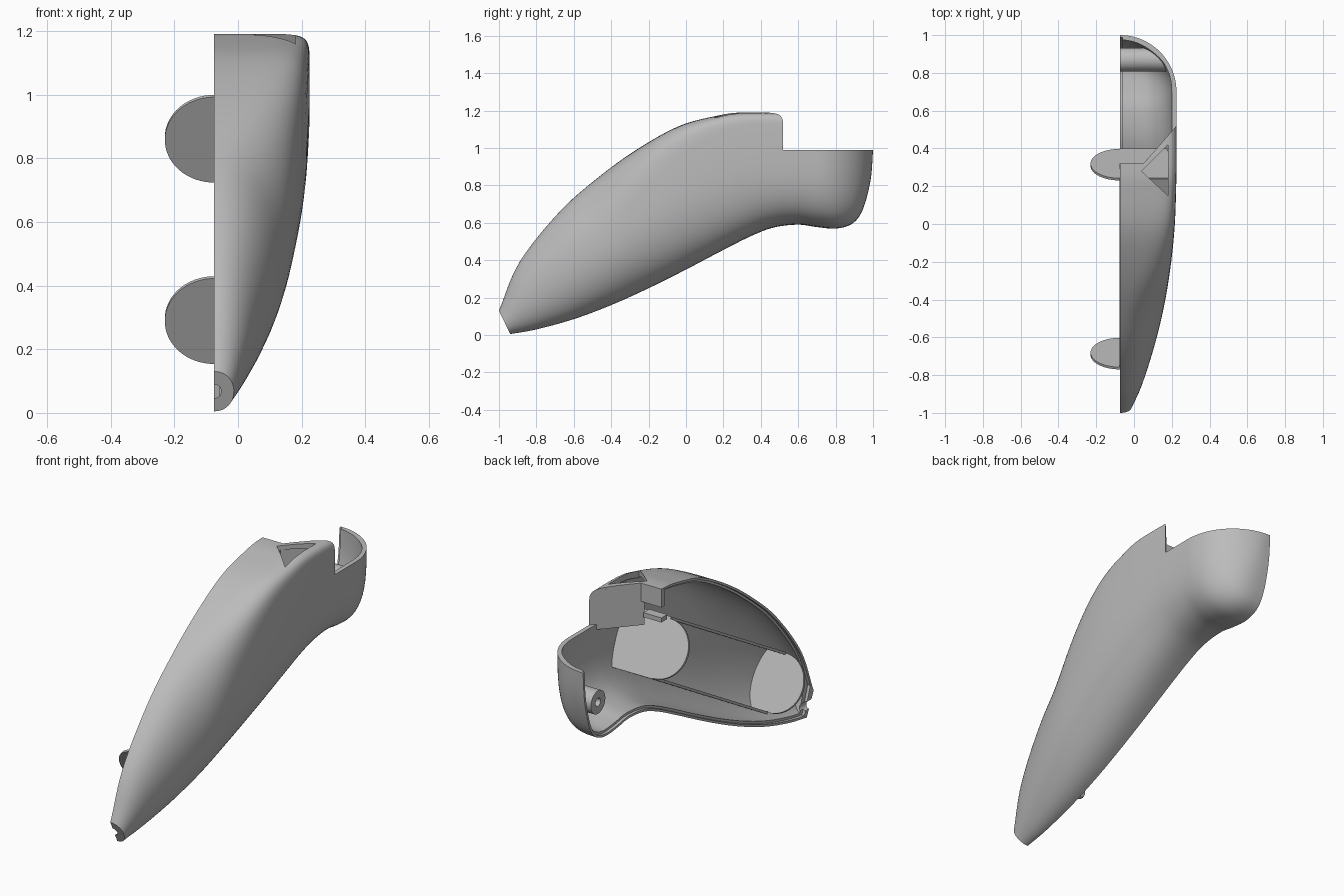
import bpy, bmesh, math
from mathutils import Matrix, Vector

cube = bpy.data.objects.get("Cube")
if cube:
    bpy.data.objects.remove(cube, do_unlink=True)

CUT = -0.075      # plane of the open mating face
WALL = 0.025
RIM = 0.99        # height of the rear rim
TILT = math.radians(30)

grey = bpy.data.materials.new("light_grey")
grey.use_nodes = True
grey.diffuse_color = (0.5, 0.5, 0.5, 1)
grey.node_tree.nodes["Principled BSDF"].inputs["Base Color"].default_value = (0.5, 0.5, 0.5, 1)

# Body stations: top y, top z, bottom y, bottom z, half width
STATIONS = [
    (-1, .13, -.94, .005, .062), (-.89, .39, -.8, .03, .118),
    (-.675, .66, -.6, .085, .185), (-.46, .85, -.4, .16, .235),
    (-.25, 1, -.2, .25, .268), (-.03, 1.12, 0, .35, .29),
    (.18, 1.175, .2, .455, .298), (.3, 1.19, .35, .53, .3),
    (.47, 1.19, .47, .575, .3), (.6, 1.19, .6, .59, .3),
    (.7, 1.19, .7, .577, .3), (.8, 1.19, .8, .569, .3),
    (.88, 1.19, .88, .59, .3), (.93, 1.19, .93, .64, .3),
    (.965, 1.19, .965, .73, .3), (.99, 1.19, .99, .85, .3),
    (1, 1.19, 1, .99, .3)]


def smooth(a, b, v):
    t = min(1, max(0, (v - a) / (b - a)))
    return t * t * (3 - 2 * t)


def dense_stations(steps=6):
    """Catmull-Rom interpolation through the stations."""
    rows = [Vector(s) for s in STATIONS]
    out = []
    for i in range(len(rows) - 1):
        b, c = rows[i], rows[i + 1]
        a = rows[i - 1] if i else b * 2 - c
        d = rows[i + 2] if i + 2 < len(rows) else c * 2 - b
        for k in range(steps):
            t = k / steps
            out.append(0.5 * (b * 2 + (c - a) * t + (a * 2 - b * 5 + c * 4 - d) * t ** 2
                              + (b * 3 - a - c * 3 + d) * t ** 3))
    return out + [rows[-1]]


def add_object(name, bm):
    bmesh.ops.recalc_face_normals(bm, faces=bm.faces)
    mesh = bpy.data.meshes.new(name)
    bm.to_mesh(mesh)
    bm.free()
    obj = bpy.data.objects.new(name, mesh)
    bpy.context.collection.objects.link(obj)
    mesh.materials.append(grey)
    return obj


def body_loft(name, inset=0, extend=0, skip=0, segs=32):
    """Closed half body, optionally inset and stretched past the mating face."""
    rows = dense_stations()
    bm = bmesh.new()
    rings = []
    for i in range(skip, len(rows)):
        r = rows[i]
        step = rows[min(i + 1, len(rows) - 1)] - rows[max(i - 1, 0)]
        top_n = Vector((step[1], -step[0])).normalized()
        low_n = Vector((-step[3], step[2])).normalized()
        top = Vector(r[0:2]) + top_n * inset
        low = Vector(r[2:4]) + low_n * inset
        top.x = min(top.x, low.x)
        y = r[2]
        if y > 0.7:      # rounded tail in plan
            w = (0.3 - inset) * math.sqrt(max(0.0002, 1 - ((y - 0.7) / 0.3) ** 2))
        else:
            w = min(r[4], 0.3) - inset
        mid = 0.5 + 0.2 * smooth(-0.5, 0.35, y)
        if y > 0.45:
            mid = max(0.05, (1 - low.y) / (top.y - low.y))
        n_top = 2.1 + 8 * smooth(-0.5, 0.45, y)
        n_low = 2.1 + 0.9 * smooth(-0.4, 0.6, y)
        pts = []
        for k in range(segs + 1):
            a = math.pi * (0.5 - k / segs)
            n = n_top if a > 0 else n_low
            x = max(0, math.cos(a)) ** (2 / n) if 0 < k < segs else 0
            v = math.copysign(abs(math.sin(a)) ** (2 / n), a)
            f = mid + v * ((1 - mid) if v > 0 else mid)
            p = low.lerp(top, f)
            pts.append((CUT + w * x, p.x, p.y))
        if extend:
            pts.insert(0, (CUT - extend, top.x, top.y))
            pts.append((CUT - extend, low.x, low.y))
        rings.append([bm.verts.new(p) for p in pts])
    for a, b in zip(rings, rings[1:]):
        for k in range(len(a)):
            j = (k + 1) % len(a)
            bm.faces.new((a[k], a[j], b[j], b[k]))
    bm.faces.new(rings[0])
    bm.faces.new(rings[-1])
    return add_object(name, bm)


def box(name, center, size, rot=Matrix()):
    bm = bmesh.new()
    bmesh.ops.create_cube(bm, size=1, matrix=Matrix.Translation(center) @ rot @ Matrix.Diagonal((*size, 1)))
    return add_object(name, bm)


def prism(name, pts, depth, matrix=Matrix()):
    """Extrude a flat outline along its local z, then place it."""
    bm = bmesh.new()
    face = bm.faces.new([bm.verts.new((x, y, 0)) for x, y in pts])
    new = bmesh.ops.extrude_face_region(bm, geom=[face])["geom"]
    bmesh.ops.translate(bm, vec=(0, 0, depth), verts=[g for g in new if isinstance(g, bmesh.types.BMVert)])
    bm.transform(matrix)
    return add_object(name, bm)


def rod(name, start, radius, length, rot):
    pts = [(radius * math.cos(math.tau * k / 40), radius * math.sin(math.tau * k / 40)) for k in range(40)]
    return prism(name, pts, length, Matrix.Translation(start) @ rot)


def boolean(obj, other, op="DIFFERENCE", keep=False):
    mod = obj.modifiers.new(op, "BOOLEAN")
    mod.operation, mod.object, mod.solver = op, other, "EXACT"
    dg = bpy.context.evaluated_depsgraph_get()
    mesh = bpy.data.meshes.new_from_object(obj.evaluated_get(dg))
    obj.modifiers.clear()
    obj.data = mesh
    if not keep:
        bpy.data.objects.remove(other, do_unlink=True)


ALONG_X = Matrix.Rotation(math.pi / 2, 4, "Y")
ALONG_Y = Matrix.Rotation(-math.pi / 2, 4, "X")

# Hollow shell with stepped mating lip, rear opening, top window and nose hole
shell = body_loft("half_shell")
boolean(shell, body_loft("cavity", WALL, 0.05, 2))
lip = body_loft("lip_recess", WALL / 2, 0.05, 1)
boolean(lip, box("lip_limit", (CUT - 0.1, 0, 0.6), (0.23, 3, 3)), "INTERSECT")
boolean(shell, lip)
opening = [(-.2, .32), (.05, .32), (.24, .537), (.24, 1.2), (-.2, 1.2)]
boolean(shell, prism("opening", opening, 1, Matrix.Translation((0, 0, RIM))))
window = [(.04, .28), (.18, .42), (.18, .15)]
boolean(shell, prism("window", window, 0.3, Matrix.Translation((0, 0, 1.03))))
boolean(shell, rod("nose_hole", (CUT, -1.1, 0.068), 0.022, 0.25, ALONG_Y))

# Inner parts are trimmed to the body
envelope = body_loft("envelope", 0.01, 0.3)
parts = [shell]


def fit(obj):
    boolean(obj, envelope, "INTERSECT", keep=True)
    parts.append(obj)


# Battery end plates: rounded on the open side, square toward the shell
R = 0.155
arc = [math.radians(90 + 180 * k / 32) for k in range(33)]
plate = [(CUT + R * math.cos(a), R * math.sin(a)) for a in arc] + [(0.25, -R), (0.25, R)]
tilt = Matrix.Rotation(TILT, 4, "X")
for name, y, z in (("front_end_plate", -.68, .295), ("rear_end_plate", .32, .865)):
    place = Matrix.Translation((0, y, z)) @ tilt @ Matrix.Rotation(math.pi / 2, 4, "X")
    fit(prism(name, plate, 0.014, place))

# Rails running between the end plates
for name, side in (("upper_rail", 1), ("lower_rail", -1)):
    offset = tilt @ Vector((0, 0, side * R))
    fit(box(name, Vector((0.087, -0.18, 0.58)) + offset, (0.325, 1.15, 0.014), tilt))

# Slanted panel closing the rear of the top
turn = Matrix.Rotation(math.atan2(0.217, 0.19), 4, "Z")
fit(box("slanted_panel", (0.143, 0.415, 1.08), (0.3, 0.015, 0.24), turn))

# Block and ledge under the rear edge of the top
fit(box("edge_block", (-0.013, 0.305, 1.14), (0.125, 0.03, 0.1)))
fit(box("switch_ledge", (-0.02, 0.295, 1.02), (0.11, 0.05, 0.025)))

# Screw boss at the tail
boss = rod("screw_boss", (CUT, 0.87, 0.78), 0.063, 0.3, ALONG_X)
boolean(boss, rod("boss_hole", (CUT - 0.1, 0.87, 0.78), 0.022, 0.25, ALONG_X))
fit(boss)

bpy.data.objects.remove(envelope, do_unlink=True)

for obj in parts:
    bpy.ops.object.select_all(action="DESELECT")
    obj.select_set(True)
    bpy.context.view_layer.objects.active = obj
    bpy.ops.object.shade_smooth_by_angle(angle=math.radians(35))
